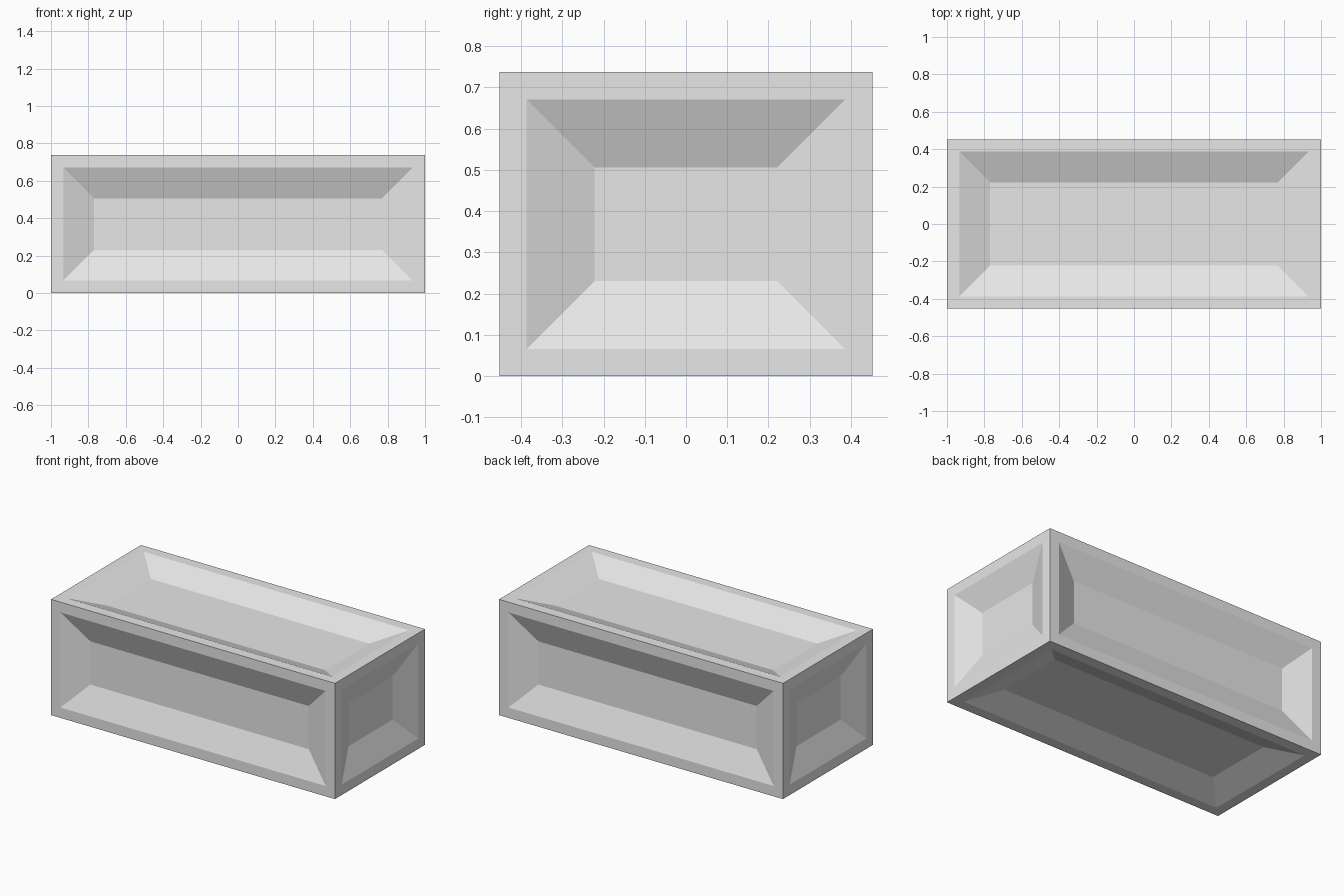
import bpy
import bmesh
from mathutils import Matrix

cube = bpy.data.objects.get("Cube")
if cube:
    bpy.data.objects.remove(cube, do_unlink=True)

SIZE = (2.0, 0.905, 0.737)
RIM, SLOPE, DEPTH = 0.066, 0.165, 0.066

# Plain grey material
grey = bpy.data.materials.new("light_grey")
grey.use_nodes = True
colour = (0.8, 0.8, 0.8, 1.0)
grey.diffuse_color = colour
grey.node_tree.nodes["Principled BSDF"].inputs["Base Color"].default_value = colour

# Solid block standing on the ground
bm = bmesh.new()
bmesh.ops.create_cube(bm, size=1.0, matrix=Matrix.Translation((0, 0, SIZE[2] / 2))
                      @ Matrix.Diagonal((*SIZE, 1.0)))
panels = list(bm.faces)

# Flat rim on every side, then a sloped recess down to a sunken panel
bmesh.ops.inset_individual(bm, faces=panels, thickness=RIM, use_even_offset=True)
bmesh.ops.inset_individual(bm, faces=panels, thickness=SLOPE, depth=-DEPTH,
                           use_even_offset=True)

mesh = bpy.data.meshes.new("panelled_crate")
bm.to_mesh(mesh)
bm.free()
mesh.materials.append(grey)
crate = bpy.data.objects.new("panelled_crate", mesh)
bpy.context.collection.objects.link(crate)
